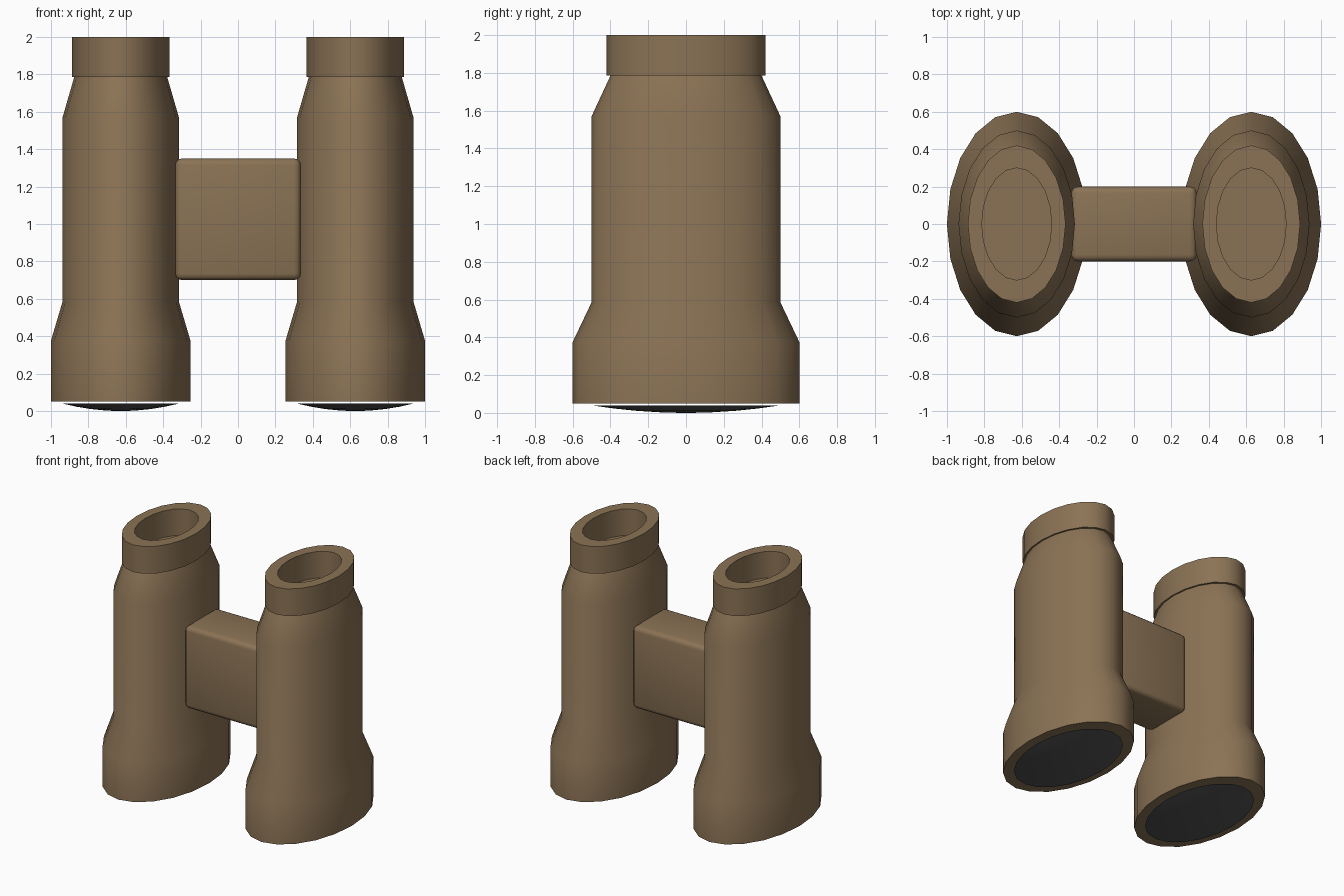
import bpy, bmesh, math

if "Cube" in bpy.data.objects:
    bpy.data.objects.remove(bpy.data.objects["Cube"])

SIDES = 20
SQUASH = 0.622      # width of each oval barrel relative to its depth
BARREL_X = 0.627


def material(name, rgb):
    m = bpy.data.materials.new(name)
    m.diffuse_color = (*rgb, 1)
    m.use_nodes = True
    m.node_tree.nodes["Principled BSDF"].inputs["Base Color"].default_value = m.diffuse_color
    return m


brown = material("brown_leather", (0.258, 0.171, 0.091))
dark = material("dark_glass", (0.09, 0.088, 0.092))


def finish(name, bm, mat, angle):
    bmesh.ops.recalc_face_normals(bm, faces=bm.faces[:])
    mesh = bpy.data.meshes.new(name)
    bm.to_mesh(mesh)
    bm.free()
    mesh.materials.append(mat)
    obj = bpy.data.objects.new(name, mesh)
    bpy.context.collection.objects.link(obj)
    bpy.ops.object.select_all(action='DESELECT')
    obj.select_set(True)
    bpy.context.view_layer.objects.active = obj
    bpy.ops.object.shade_smooth_by_angle(angle=math.radians(angle))
    return obj


def oval_lathe(name, profile, x, mat):
    """Turn an (radius, height) profile into an oval solid, capped at both ends."""
    bm = bmesh.new()
    rings = []
    for r, z in profile:
        rings.append([bm.verts.new((x + SQUASH * r * math.cos(a), r * math.sin(a), z))
                      for a in (2 * math.pi * i / SIDES for i in range(SIDES))])
    for low, high in zip(rings, rings[1:]):
        for i in range(SIDES):
            j = (i + 1) % SIDES
            bm.faces.new((low[i], low[j], high[j], high[i]))
    bm.faces.new(rings[0][::-1])
    bm.faces.new(rings[-1])
    return finish(name, bm, mat, 35)


# Barrel: flared front end, straight body, tapered neck, overhanging hollow eyecup
barrel = [(0.5, 0.05), (0.6, 0.05), (0.6, 0.375), (0.5, 0.585), (0.5, 1.57),
          (0.4, 1.785), (0.42, 1.785), (0.42, 2.0), (0.3, 2.0), (0.3, 1.79)]

# Lens: shallow dome bulging below the barrel
lens = [(r, 0.04 * (r / 0.5) ** 2) for r in (0.03, 0.13, 0.26, 0.38, 0.5)]

for side, x in (("left", -BARREL_X), ("right", BARREL_X)):
    oval_lathe(side + "_barrel", barrel, x, brown)
    oval_lathe(side + "_lens", lens, x, dark)

# Bridge: rounded block joining the barrels
bm = bmesh.new()
bmesh.ops.create_cube(bm, size=1)
for v in bm.verts:
    v.co = (v.co.x * 0.67, v.co.y * 0.4, v.co.z * 0.65 + 1.025)
bmesh.ops.bevel(bm, geom=bm.edges[:], offset=0.035, segments=3, profile=0.5,
                affect='EDGES')
finish("bridge", bm, brown, 40)
